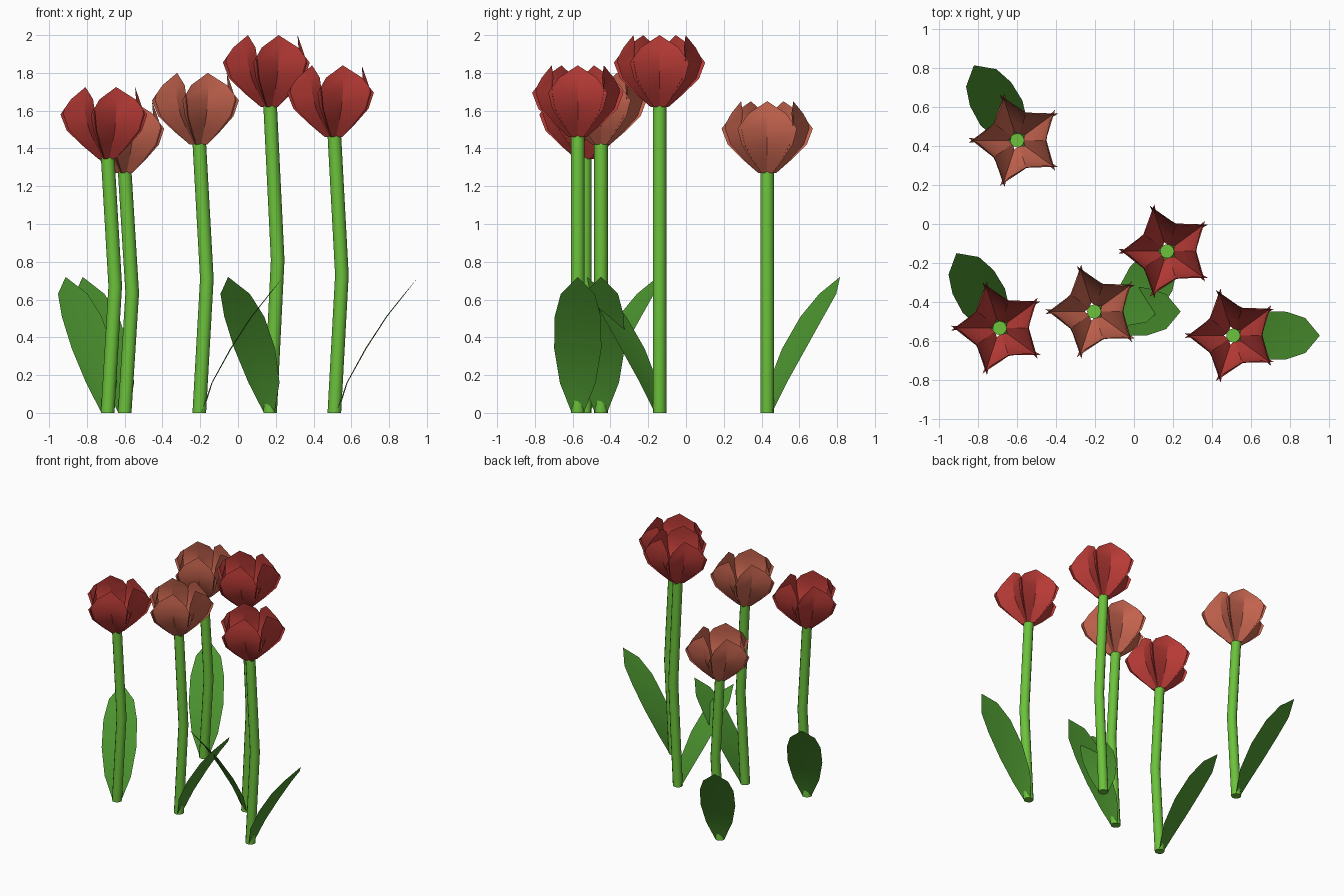
import bpy, bmesh, math
from mathutils import Matrix, Vector

if "Cube" in bpy.data.objects:
    bpy.data.objects.remove(bpy.data.objects["Cube"])


def material(name, rgb):
    m = bpy.data.materials.new(name)
    m.diffuse_color = (*rgb, 1)
    m.use_nodes = True
    m.node_tree.nodes["Principled BSDF"].inputs["Base Color"].default_value = m.diffuse_color
    return m


RED = material("red petal", (0.50, 0.045, 0.038))
CORAL = material("coral petal", (0.57, 0.13, 0.078))
STEM = material("stem green", (0.15, 0.54, 0.045))
LEAF = material("leaf green", (0.075, 0.31, 0.03))

# petal rows: height, centre distance, edge distance, half width
PETAL = [(0, .03, .04, .03), (.07, .075, .105, .082), (.15, .12, .17, .135),
         (.235, .147, .195, .157), (.315, .15, .168, .10), (.38, .145, .145, 0)]
# leaf rows
LEAFROWS = [(0, .02, .01, .032), (.16, .07, .065, .095), (.34, .17, .163, .125),
            (.51, .28, .274, .122), (.63, .375, .37, .09), (.72, .445, .445, 0)]


def finish(name, bm, mat, loc, angle=35):
    me = bpy.data.meshes.new(name)
    bm.to_mesh(me)
    bm.free()
    me.materials.append(mat)
    ob = bpy.data.objects.new(name, me)
    ob.location = loc
    bpy.context.collection.objects.link(ob)
    bpy.ops.object.select_all(action='DESELECT')
    ob.select_set(True)
    bpy.context.view_layer.objects.active = ob
    bpy.ops.object.shade_smooth_by_angle(angle=math.radians(angle))
    return ob


def blade(bm, rows, turn):
    """Pointed sheet with a centre crease, leaning outward along direction turn."""
    rot = Matrix.Rotation(math.radians(turn), 3, 'Z')
    grid = []
    for z, c, e, w in rows:
        pts = [(e, -w, z), (c, 0, z), (e, w, z)] if w else [(c, 0, z)]
        grid.append([bm.verts.new(rot @ Vector(p)) for p in pts])
    for a, b in zip(grid, grid[1:]):
        for i in range(2):
            if len(b) == 3:
                bm.faces.new((a[i], a[i + 1], b[i + 1], b[i]))
            else:
                bm.faces.new((a[i], a[i + 1], b[0]))


def stem(name, x, y, height, radius=.036, sides=12):
    """Round tube through three rings, bowed sideways at mid height."""
    bm = bmesh.new()
    rings = []
    for off, z in ((0, 0), (.04, height / 2), (0, height + .01)):
        rings.append([bm.verts.new((off + radius * math.cos(t), radius * math.sin(t), z))
                      for t in (math.tau * i / sides for i in range(sides))])
    for a, b in zip(rings, rings[1:]):
        for i in range(sides):
            j = (i + 1) % sides
            bm.faces.new((a[i], a[j], b[j], b[i]))
    bm.faces.new(rings[0][::-1])
    bm.faces.new(rings[-1])
    finish(name, bm, STEM, (x, y, 0), 40)


# x, y, stem height, leaf direction, petal colour
TULIPS = [(-.69, -.535, 1.345, 120, RED), (-.60, .43, 1.27, 120, CORAL),
          (-.205, -.45, 1.42, 0, CORAL), (.17, -.14, 1.62, 240, RED),
          (.51, -.573, 1.46, 0, RED)]

for n, (x, y, h, turn, colour) in enumerate(TULIPS, 1):
    stem(f"stem_{n}", x, y, h)
    # leaf
    bm = bmesh.new()
    blade(bm, LEAFROWS, turn)
    finish(f"leaf_{n}", bm, LEAF, (x, y, 0))
    # five-petal flower cup
    bm = bmesh.new()
    for k in range(5):
        blade(bm, PETAL, 72 * k)
    finish(f"flower_{n}", bm, colour, (x, y, h), 25)
